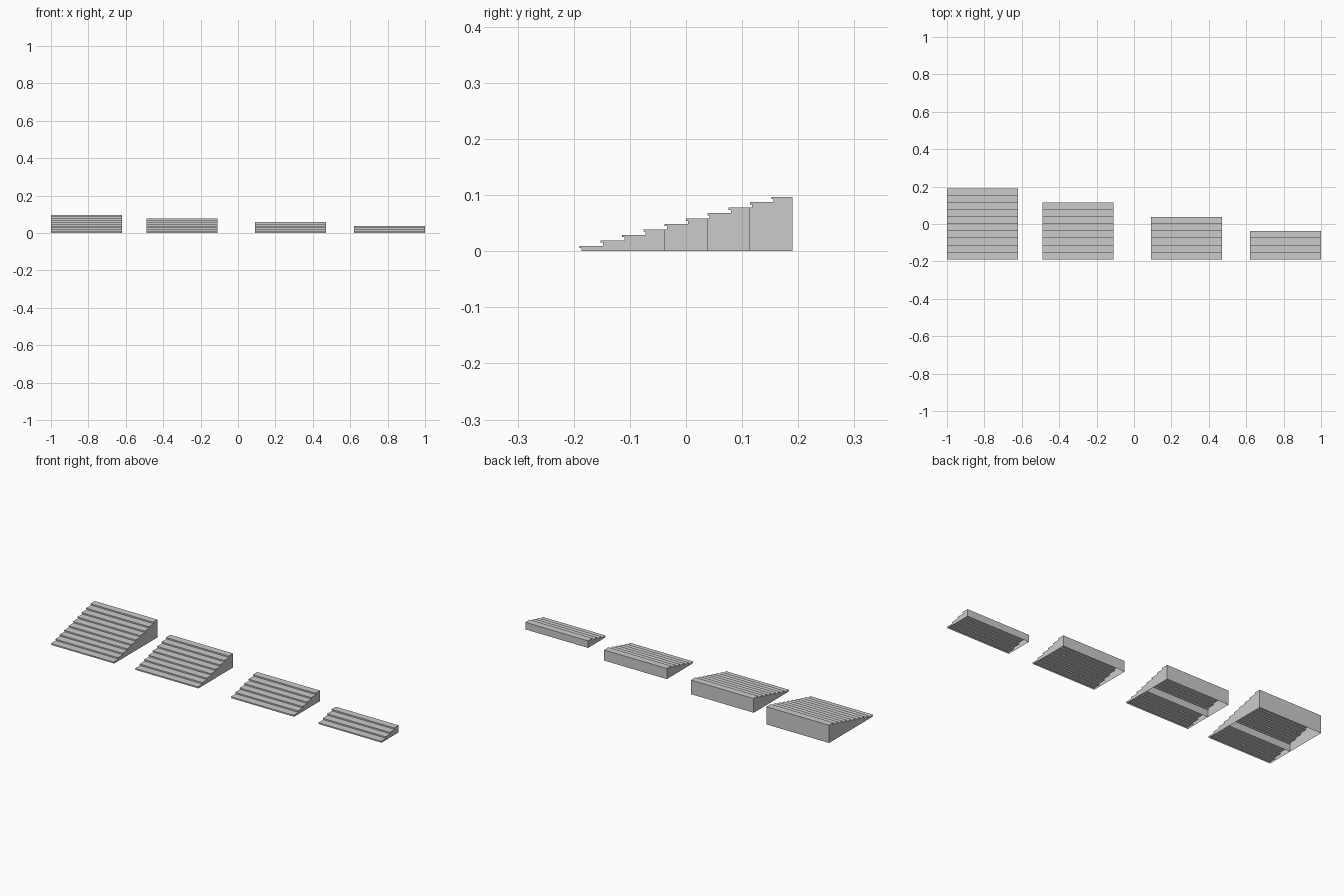
import bpy, bmesh

if "Cube" in bpy.data.objects:
    bpy.data.objects.remove(bpy.data.objects["Cube"])

D, H = 0.038, 0.0097        # tread depth, riser height
LIP, NOSE = 0.004, 0.004    # nosing overhang and thickness
FRONT, WIDTH = -0.19, 0.38


def stair_flight(name, x0, steps):
    bm = bmesh.new()
    x1 = x0 + WIDTH
    back = FRONT + D * steps

    # stepped profile with overhanging nosings
    profile = []
    for i in range(steps):
        y, top = FRONT + D * i, H * (i + 1)
        profile += [(y + LIP, H * i), (y + LIP, top - NOSE), (y, top - NOSE), (y, top)]
    profile += [(back, H * steps), (back, 0)]

    left = [bm.verts.new((x0, y, z)) for y, z in profile]
    right = [bm.verts.new((x1, y, z)) for y, z in profile]

    # treads, risers and back wall; the underside stays open
    for a in range(len(profile) - 1):
        bm.faces.new((left[a], left[a + 1], right[a + 1], right[a]))

    # side walls
    bm.faces.new(left)
    bm.faces.new(right[::-1])
    bmesh.ops.recalc_face_normals(bm, faces=bm.faces)

    # inner support walls under every fourth step
    for k in range(4, steps - 2, 4):
        y, z = FRONT + D * k, H * k
        bm.faces.new([bm.verts.new(p) for p in
                      ((x1, y, 0), (x0, y, 0), (x0, y, z), (x1, y, z))])

    mesh = bpy.data.meshes.new(name)
    bm.to_mesh(mesh)
    bm.free()
    bpy.context.collection.objects.link(bpy.data.objects.new(name, mesh))


# four flights, from tallest to shortest
for x, n in ((-1.0, 10), (-0.49, 8), (0.09, 6), (0.62, 4)):
    stair_flight(f"stairs_{n}_steps", x, n)
